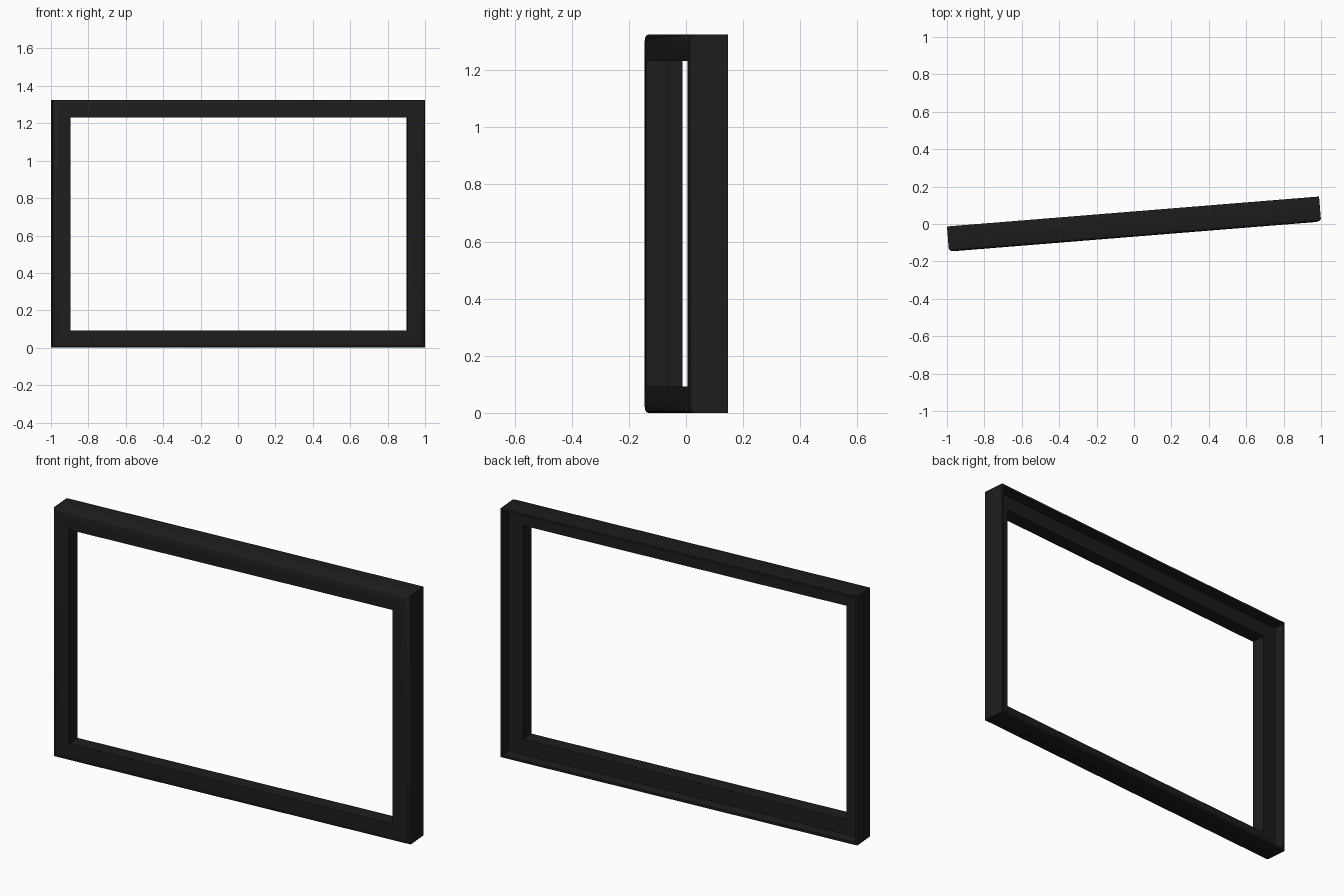
import bpy, bmesh, math

if "Cube" in bpy.data.objects:
    bpy.data.objects.remove(bpy.data.objects["Cube"])

W, H = 1.996, 1.325          # outer frame size
TILT = math.radians(4.6)     # turn about z

# Moulding cross-section: (distance in from outer edge, depth; front is -y)
PROFILE = [
    (0.000, 0.067), (0.000, -0.052), (0.003, -0.059), (0.010, -0.064),
    (0.024, -0.067), (0.050, -0.0675), (0.093, -0.067),   # rounded face
    (0.093, 0.011),                       # inner edge of the opening
    (0.014, 0.011),                       # deeply recessed back
    (0.012, 0.067),                       # thin rear lip
]

mat = bpy.data.materials.new("matte black")
mat.diffuse_color = (0.0125, 0.0125, 0.0125, 1)
mat.use_nodes = True
mat.node_tree.nodes["Principled BSDF"].inputs["Base Color"].default_value = mat.diffuse_color

# Frame: sweep the section round four mitred corners
bm = bmesh.new()
rings = []
for sx, sz in ((-1, -1), (1, -1), (1, 1), (-1, 1)):
    rings.append([bm.verts.new((sx * (W / 2 - u), y, H / 2 + sz * (H / 2 - u)))
                  for u, y in PROFILE])
n = len(PROFILE)
for i in range(4):
    a, b = rings[i], rings[(i + 1) % 4]
    for j in range(n):
        k = (j + 1) % n
        bm.faces.new((a[j], a[k], b[k], b[j]))
bmesh.ops.recalc_face_normals(bm, faces=bm.faces)
mesh = bpy.data.meshes.new("picture_frame")
bm.to_mesh(mesh)
bm.free()
mesh.materials.append(mat)

frame = bpy.data.objects.new("picture_frame", mesh)
bpy.context.collection.objects.link(frame)
frame.rotation_euler = (0, 0, TILT)
bpy.context.view_layer.objects.active = frame
frame.select_set(True)
bpy.ops.object.shade_smooth_by_angle(angle=math.radians(35))
